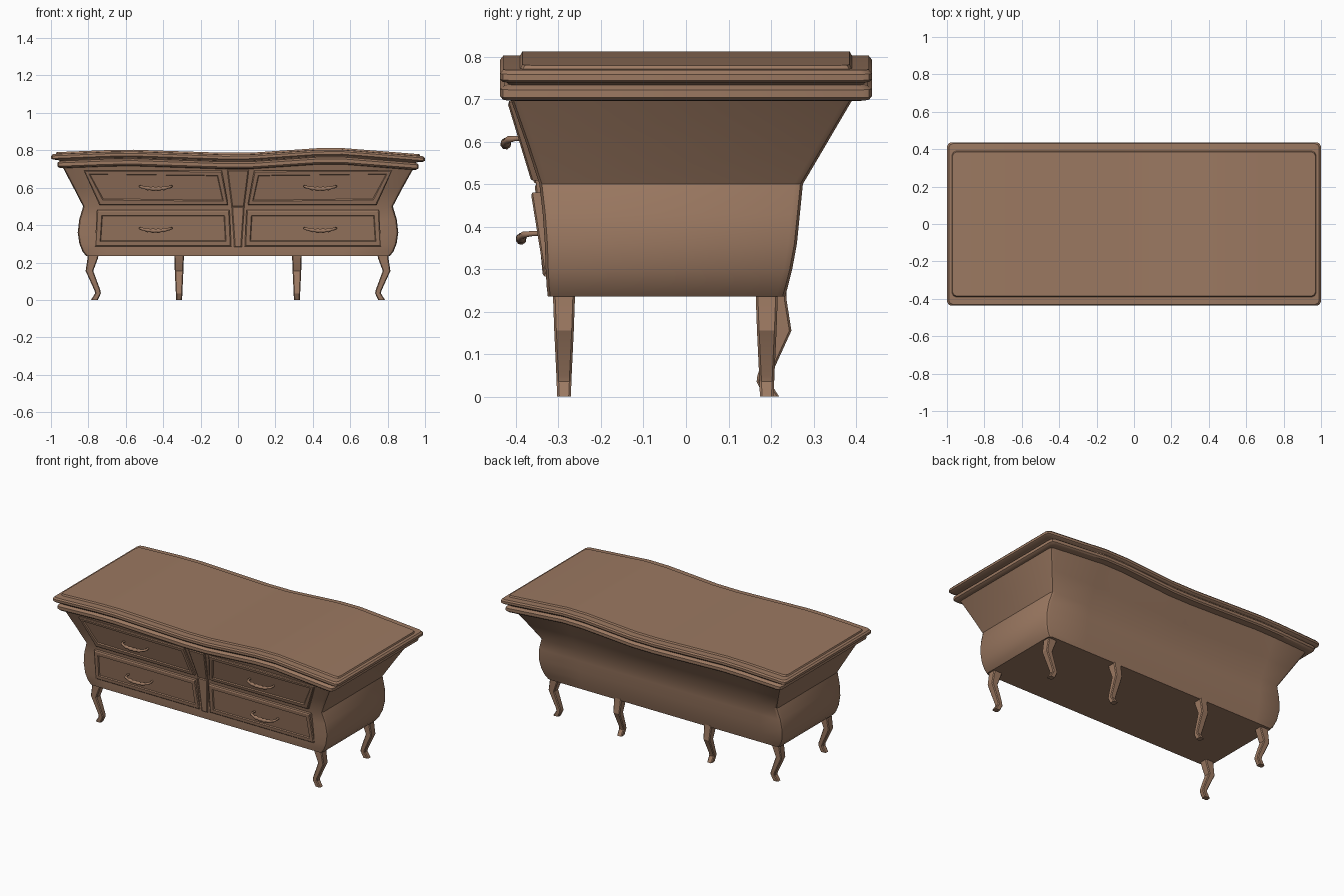
import bpy, bmesh, math

if "Cube" in bpy.data.objects:
    bpy.data.objects.remove(bpy.data.objects["Cube"])

wood = bpy.data.materials.new("brown_wood")
wood.diffuse_color = (0.33, 0.19, 0.12, 1)
wood.use_nodes = True
wood.node_tree.nodes["Principled BSDF"].inputs["Base Color"].default_value = wood.diffuse_color

# wavy line followed by the table top, along x
WAVE = [(-1, .787), (-.7, .799), (-.56, .801), (-.08, .785), (.08, .786),
        (.42, .809), (.56, .81), (1, .775)]


def wave(x):
    for (x0, z0), (x1, z1) in zip(WAVE, WAVE[1:]):
        if x <= x1:
            return z0 + (z1 - z0) * (x - x0) / (x1 - x0)
    return WAVE[-1][1]


def finish(name, bm, angle=30):
    bmesh.ops.recalc_face_normals(bm, faces=bm.faces)
    me = bpy.data.meshes.new(name)
    bm.to_mesh(me)
    bm.free()
    ob = bpy.data.objects.new(name, me)
    bpy.context.collection.objects.link(ob)
    me.materials.append(wood)
    bpy.ops.object.select_all(action='DESELECT')
    ob.select_set(True)
    bpy.context.view_layer.objects.active = ob
    bpy.ops.object.shade_smooth_by_angle(angle=math.radians(angle))
    return ob


def loft(name, rows, c):
    """rows: (z, half x, front y, back y, wave amount); c: corner cut"""
    bm = bmesh.new()
    rings = []
    for z, hx, yf, yb, k in rows:
        mid = [p[0] for p in WAVE[1:-1]]
        xs = [-hx, -hx + c * .3, -hx + c] + mid + [hx - c, hx - c * .3, hx]
        cut = [c, c * .3, 0] + [0] * len(mid) + [0, c * .3, c]
        zs = [z + k * (wave(x) - .79) for x in xs]
        front = [bm.verts.new((x, yf + d, h)) for x, d, h in zip(xs, cut, zs)]
        back = [bm.verts.new((x, yb - d, h)) for x, d, h in zip(xs, cut, zs)]
        rings.append((front, back))
    for a, b in zip(rings, rings[1:]):
        la, lb = a[0] + a[1][::-1], b[0] + b[1][::-1]
        n = len(la)
        for i in range(n):
            j = (i + 1) % n
            bm.faces.new((la[i], la[j], lb[j], lb[i]))
    for f, b in (rings[0], rings[-1]):
        for i in range(len(f) - 1):
            bm.faces.new((f[i], f[i + 1], b[i + 1], b[i]))
    return finish(name, bm)


# bombe body
loft("body", [
    (.235, .812, -.325, .233, 0), (.26, .832, -.328, .24, 0),
    (.30, .848, -.330, .25, 0), (.36, .857, -.332, .261, 0),
    (.43, .849, -.337, .268, 0), (.5, .828, -.345, .275, 0),
    (.6, .88, -.377, .333, .3), (.725, .945, -.418, .402, 1)], .02)

# moulded wavy top: lower moulding, neck, upper slab, raised panel
TOP = [(-.085, .94, .413), (-.082, .955, .43), (-.074, .966, .437),
       (-.056, .966, .437), (-.049, .957, .428), (-.046, .95, .418),
       (-.040, .965, .422), (-.037, .99, .431), (-.031, .999, .437),
       (-.017, .999, .437), (-.008, .99, .430), (-.007, .973, .39), (.002, .97, .385)]
loft("wavy_top", [(.79 + dz, hx, -hy, hy, 1) for dz, hx, hy in TOP], .022)


# raised front slab with a sunken field
def front_panel(name, quad, yb, yt, inset):
    """quad: bottom left, bottom right, top right, top left (x, z)"""
    bm = bmesh.new()
    ys = (yb, yb, yt, yt)
    f = [bm.verts.new((x, y, z)) for (x, z), y in zip(quad, ys)]
    r = [bm.verts.new((x, y + .03, z)) for (x, z), y in zip(quad, ys)]
    face = bm.faces.new(f)
    bm.faces.new(r[::-1])
    for i in range(4):
        j = (i + 1) % 4
        bm.faces.new((f[i], r[i], r[j], f[j]))
    bmesh.ops.recalc_face_normals(bm, faces=bm.faces)
    bmesh.ops.inset_region(bm, faces=[face], thickness=.008, depth=.004)
    if inset:
        bmesh.ops.inset_region(bm, faces=[face], thickness=inset)
        bmesh.ops.inset_region(bm, faces=[face], thickness=.006, depth=-.006)
    finish(name, bm, 10)


def handle(name, cx, cy, cz):
    half = [(.08, .022, .006, .006), (.084, -.024, .004, .006), (.078, -.04, .002, .008),
            (.06, -.045, -.003, .007), (.043, -.046, -.006, .012), (.03, -.046, -.008, .008),
            (.014, -.046, -.009, .013)]
    pts = half + [(0, -.046, -.009, .009)] + [(-x, y, z, r) for x, y, z, r in half[::-1]]
    cu = bpy.data.curves.new(name, 'CURVE')
    cu.dimensions = '3D'
    cu.bevel_depth = 1
    cu.bevel_resolution = 2
    cu.use_fill_caps = True
    sp = cu.splines.new('POLY')
    sp.points.add(len(pts) - 1)
    for p, (x, y, z, r) in zip(sp.points, pts):
        p.co = (cx + x, cy + y, cz + z, 1)
        p.radius = r
    cu.materials.append(wood)
    ob = bpy.data.objects.new(name, cu)
    bpy.context.collection.objects.link(ob)
    bpy.ops.object.select_all(action='DESELECT')
    ob.select_set(True)
    bpy.context.view_layer.objects.active = ob
    bpy.ops.object.convert(target='MESH')
    bpy.ops.object.shade_smooth_by_angle(angle=math.radians(50))


# drawers and handles, left and right
for s, side in ((-1, "left"), (1, "right")):
    def q(*pts):
        return [(s * x, z) for x, z in pts]
    front_panel(f"upper_drawer_{side}", q((.052, .508), (.742, .508), (.825, .692), (.086, .692)),
                -.36, -.416, .026)
    front_panel(f"lower_drawer_{side}", q((.036, .287), (.765, .287), (.755, .48), (.045, .48)),
                -.330, -.361, .03)
    handle(f"upper_handle_{side}", s * .44, -.378, .603)
    handle(f"lower_handle_{side}", s * .44, -.342, .379)

# tapering centre stile, upper and lower half
front_panel("stile_upper", [(-.034, .5), (.034, .5), (.058, .695), (-.058, .695)], -.352, -.416, 0)
front_panel("stile_lower", [(-.02, .283), (.02, .283), (.034, .5), (-.034, .5)], -.333, -.352, 0)

# cabriole legs: (z, outer, inner, half width), measured along the bend direction
LEG = [(.245, .803, .746, .026), (.225, .804, .748, .0255), (.155, .815, .774, .023),
       (.05, .767, .735, .018), (.035, .764, .733, .0175), (0, .786, .75, .016)]


def leg(name, place):
    bm = bmesh.new()
    rings = []
    for z, o, i, w in LEG:
        d = .005
        sec = [(o, w - d), (o - d, w), (i + d, w), (i, w - d),
               (i, d - w), (i + d, -w), (o - d, -w), (o, d - w)]
        rings.append([bm.verts.new((*place(u, v), z)) for u, v in sec])
    for a, b in zip(rings, rings[1:]):
        for k in range(8):
            m = (k + 1) % 8
            bm.faces.new((a[k], a[m], b[m], b[k]))
    bm.faces.new(rings[0])
    bm.faces.new(rings[-1])
    finish(name, bm, 25)


for s, side in ((-1, "left"), (1, "right")):
    leg(f"front_leg_{side}", lambda u, v: (s * u, v - .287))
    leg(f"back_leg_{side}", lambda u, v: (s * u, v + .19))
    leg(f"back_middle_leg_{side}", lambda u, v: (s * .315 + v, u - .567))
